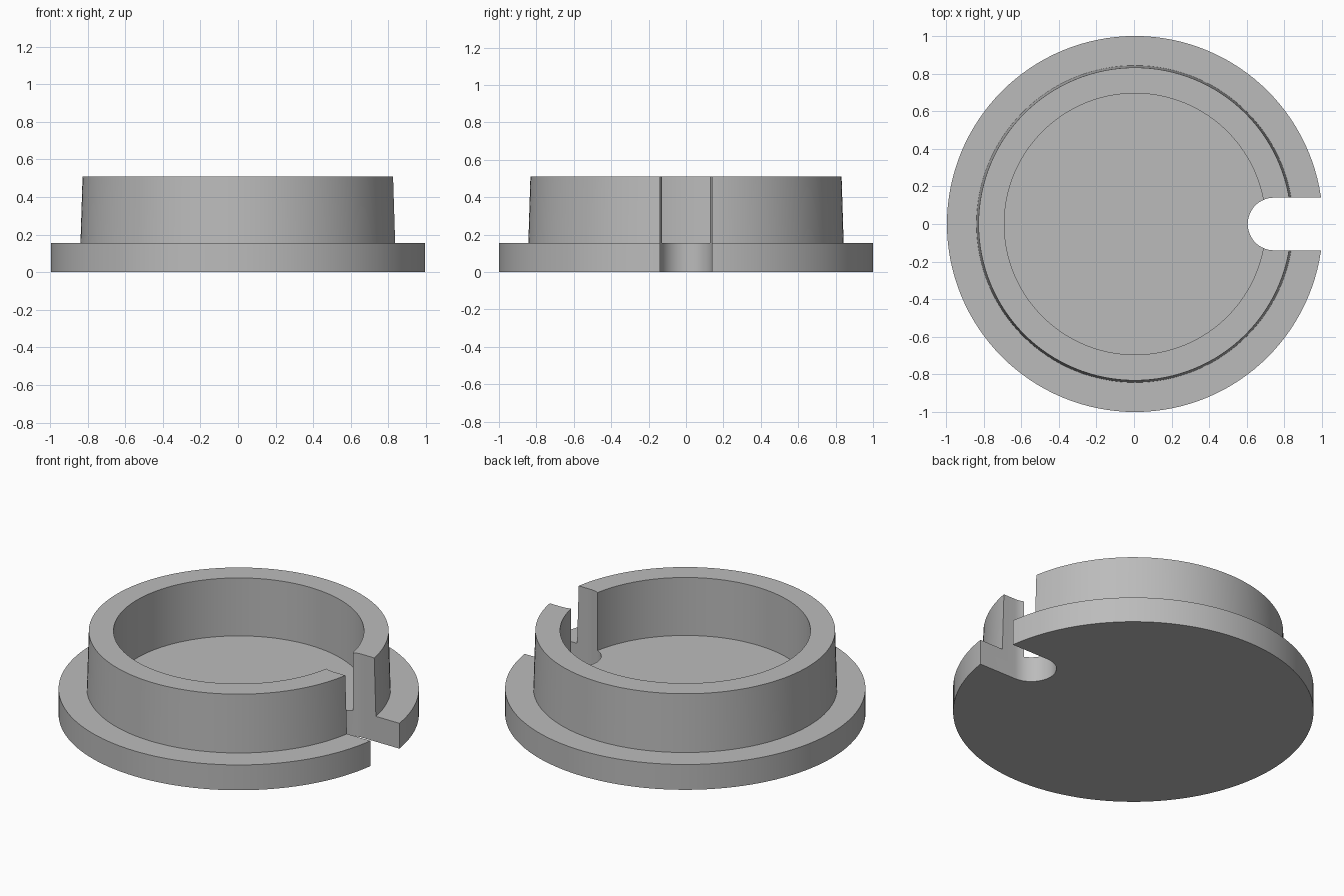
import bpy, bmesh, math
from mathutils import Matrix, Vector

cube = bpy.data.objects.get("Cube")
if cube:
    bpy.data.objects.remove(cube, do_unlink=True)

CENTRE_X = 0.005
SEGMENTS = 128
FLANGE_TOP, RIM_TOP = 0.155, 0.51
SLOT_HALF, SLOT_X = 0.14, 0.745

grey = bpy.data.materials.new("plain grey")
grey.use_nodes = True
colour = (0.5, 0.5, 0.5, 1)
grey.diffuse_color = colour
grey.node_tree.nodes["Principled BSDF"].inputs["Base Color"].default_value = colour


def add_object(name, bm):
    bmesh.ops.remove_doubles(bm, verts=bm.verts, dist=1e-5)
    bmesh.ops.recalc_face_normals(bm, faces=bm.faces)
    mesh = bpy.data.meshes.new(name)
    bm.to_mesh(mesh)
    bm.free()
    obj = bpy.data.objects.new(name, mesh)
    bpy.context.collection.objects.link(obj)
    mesh.materials.append(grey)
    return obj


# Flanged cup: lathe a stepped profile (radius, height) with a tapered outer wall
profile = [(0, 0), (1, 0), (1, FLANGE_TOP), (0.843, FLANGE_TOP),
           (0.832, RIM_TOP), (0.695, RIM_TOP), (0.695, FLANGE_TOP), (0, FLANGE_TOP)]
bm = bmesh.new()
verts = [bm.verts.new((r, 0, z)) for r, z in profile]
edges = [bm.edges.new(pair) for pair in zip(verts, verts[1:])]
bmesh.ops.spin(bm, geom=verts + edges, cent=(0, 0, 0), axis=(0, 0, 1),
               angle=math.tau, steps=SEGMENTS, use_merge=True)
bmesh.ops.translate(bm, verts=bm.verts, vec=(CENTRE_X, 0, 0))
cup = add_object("flanged_cup", bm)

# Round-ended slot cutter, open towards the left side
bm = bmesh.new()
outline = [(1.3, SLOT_HALF)]
for i in range(33):
    a = math.pi / 2 + math.pi * i / 32
    outline.append((SLOT_X + SLOT_HALF * math.cos(a), SLOT_HALF * math.sin(a)))
outline.append((1.3, -SLOT_HALF))
face = bm.faces.new([bm.verts.new((x, y, -0.2)) for x, y in outline])
top = bmesh.ops.extrude_face_region(bm, geom=[face])["geom"]
bmesh.ops.translate(bm, verts=[g for g in top if isinstance(g, bmesh.types.BMVert)],
                    vec=(0, 0, 1))
cutter = add_object("slot_cutter", bm)
cutter.hide_render = True

# Cut the slot through rim, floor and flange
bpy.context.view_layer.objects.active = cup
cup.select_set(True)
cut = cup.modifiers.new("slot", 'BOOLEAN')
cut.operation = 'DIFFERENCE'
cut.solver = 'EXACT'
cut.object = cutter
bpy.ops.object.modifier_apply(modifier=cut.name)
bpy.data.objects.remove(cutter, do_unlink=True)

bpy.ops.object.select_all(action='DESELECT')
cup.select_set(True)
bpy.context.view_layer.objects.active = cup
bpy.ops.object.shade_smooth_by_angle(angle=math.radians(30))
